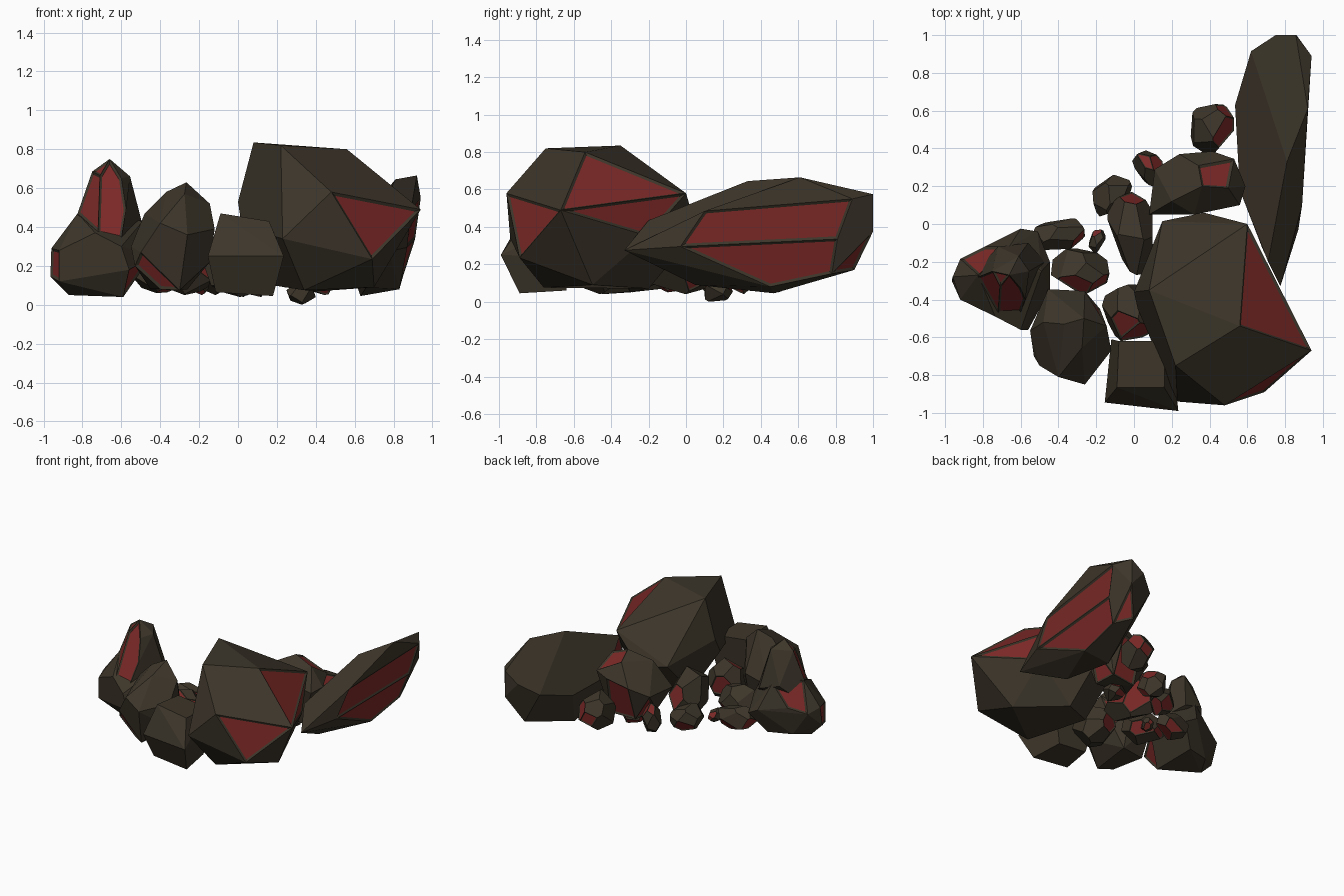
import bpy, bmesh, math, random
from mathutils import Vector, Matrix


def material(name, rgb):
    m = bpy.data.materials.new(name)
    m.diffuse_color = (*rgb, 1)
    return m


STONE = material("brown_stone", (0.046, 0.036, 0.023))
RED = material("red_panel", (0.2, 0.022, 0.02))


def make_rock(name, points, reds=(), angle=11, rim=0.014):
    """Faceted convex rock; the face nearest each red target gets a sunken red panel."""
    bm = bmesh.new()
    for p in points:
        bm.verts.new(p)
    hull = bmesh.ops.convex_hull(bm, input=bm.verts[:])
    loose = [v for v in bm.verts if not v.link_faces]
    bmesh.ops.delete(bm, geom=loose, context='VERTS')
    bmesh.ops.dissolve_limit(bm, angle_limit=math.radians(angle),
                             verts=bm.verts[:], edges=bm.edges[:])
    bmesh.ops.recalc_face_normals(bm, faces=bm.faces[:])
    chosen = {min(bm.faces, key=lambda f: (f.calc_center_median() - Vector(t)).length)
              for t in reds}
    if chosen:
        chosen = sorted(chosen, key=lambda f: f.index)
        bmesh.ops.inset_individual(bm, faces=chosen, thickness=rim, depth=-rim * 0.6,
                                   use_even_offset=True)
        for f in chosen:
            f.material_index = 1
    me = bpy.data.meshes.new(name)
    bm.to_mesh(me)
    bm.free()
    me.materials.append(STONE)
    me.materials.append(RED)
    ob = bpy.data.objects.new(name, me)
    bpy.context.collection.objects.link(ob)
    return ob


def chipped_rock(name, lo, hi, seed, stretch=1.0, turn=0, n=15, red_count=4):
    """Small rock: a block chipped by planes all round, fitted to the box lo..hi."""
    rnd = random.Random(seed)
    bm = bmesh.new()
    bmesh.ops.create_cube(bm, size=2.4)
    for i in range(n):
        z = 1 - 2 * (i + 0.5) / n
        a = i * 2.39996 + rnd.uniform(-0.3, 0.3)
        r = math.sqrt(1 - z * z)
        d = Vector((r * math.cos(a), r * math.sin(a), z))
        bmesh.ops.bisect_plane(bm, geom=bm.verts[:] + bm.edges[:] + bm.faces[:],
                               plane_co=d * rnd.uniform(0.85, 1.02), plane_no=d,
                               clear_outer=True)
        bmesh.ops.holes_fill(bm, edges=[e for e in bm.edges if e.is_boundary], sides=0)
    rot = Matrix.Rotation(math.radians(turn), 3, 'Z')
    pts = [rot @ Vector((v.co.x * stretch, v.co.y, v.co.z)) for v in bm.verts]
    bm.free()
    mn = [min(p[k] for p in pts) for k in range(3)]
    mx = [max(p[k] for p in pts) for k in range(3)]
    pts = [[lo[k] + (p[k] - mn[k]) / (mx[k] - mn[k]) * (hi[k] - lo[k]) for k in range(3)]
           for p in pts]
    reds = [[rnd.uniform(lo[k], hi[k]) for k in range(3)] for _ in range(red_count)]
    size = min(hi[k] - lo[k] for k in range(3))
    make_rock(name, pts, reds, angle=4, rim=size * 0.035)


# Large boulder, front right
make_rock("large_boulder", [
    (.08, -.35, .835), (.56, -.54, .80), (.22, -.75, .82), (.64, -.68, .645),
    (.94, -.67, .49), (.70, -.365, .60), (.48, -.96, .58), (.69, -.89, .235),
    (.23, -.94, .34), (0, -.36, .53), (.02, -.45, .40), (.60, 0, .58),
    (.37, .06, .38), (.15, .015, .42), (.69, -.2, .35), (.34, -.76, .075),
    (.70, -.5, .09), (.42, -.2, .07), (.18, -.32, .10)],
    [(.71, -.56, .63), (.69, -.80, .49), (.72, -.25, .3)])

# Long leaning slab, back right
make_rock("long_slab", [
    (.92, .61, .665), (.81, .33, .645), (.72, .1, .5), (.75, 1, .50),
    (.857, 1, .575), (.86, 1, .375), (.94, .89, .55), (.95, .50, .505),
    (.93, .44, .31), (.87, -.03, .295), (.89, .1, .485), (.775, -.33, .275),
    (.71, -.2, .435), (.91, .81, .335), (.83, .45, .08), (.63, .47, .045),
    (.66, .05, .09), (.76, .9, .17), (.535, .63, .33), (.56, .18, .30),
    (.62, .915, .42), (.85, .78, .15), (.68, -.13, .20)],
    [(.91, .25, .40), (.88, .6, .22), (.89, .88, .27), (.62, .02, .33)], angle=14)

# Left boulder and the peak rising from it
make_rock("left_boulder", [
    (-.96, -.28, .29), (-.965, -.30, .145), (-.92, -.185, .26), (-.92, -.40, .28),
    (-.92, -.40, .12), (-.87, -.3, .05), (-.79, -.12, .30), (-.60, -.025, .27),
    (-.51, -.04, .22), (-.445, -.2, .30), (-.445, -.35, .25), (-.56, -.56, .18),
    (-.60, -.56, .30), (-.735, -.49, .37), (-.59, -.45, .04), (-.825, -.27, .47),
    (-.49, -.25, .43), (-.66, -.12, .46), (-.62, -.12, .07), (-.80, -.17, .08)],
    [(-.94, -.36, .2), (-.86, -.17, .37), (-.52, -.47, .15)])
make_rock("left_peak", [
    (-.66, -.27, .75), (-.75, -.25, .685), (-.555, -.25, .66), (-.61, -.17, .69),
    (-.71, -.33, .665), (-.60, -.34, .65), (-.735, -.40, .51), (-.575, -.40, .49),
    (-.825, -.28, .47), (-.53, -.26, .495), (-.72, -.47, .375), (-.60, -.47, .34),
    (-.84, -.25, .30), (-.47, -.2, .33), (-.72, -.12, .45), (-.56, -.1, .40)],
    [(-.655, -.37, .58), (-.66, -.44, .43), (-.66, -.30, .70), (-.79, -.35, .5)],
    rim=0.012)

# Middle boulder, front left of centre
make_rock("middle_boulder", [
    (-.265, -.50, .63), (-.37, -.53, .58), (-.275, -.655, .57), (-.48, -.52, .47),
    (-.145, -.54, .52), (-.12, -.67, .39), (-.145, -.68, .22), (-.26, -.85, .36),
    (-.40, -.81, .42), (-.30, -.76, .075), (-.53, -.70, .20), (-.50, -.75, .27),
    (-.55, -.565, .30), (-.455, -.345, .30), (-.26, -.355, .34), (-.18, -.45, .25),
    (-.26, -.42, .08), (-.45, -.45, .08), (-.40, -.70, .08)],
    [(-.2, -.43, .42), (-.42, -.75, .14)])

# Blocky front stone
make_rock("front_block", [
    (-.09, -.865, .47), (.16, -.865, .43), (-.155, -.945, .25), (.235, -.99, .25),
    (-.115, -.87, .065), (.18, -.89, .045), (-.08, -.62, .45), (.165, -.62, .42),
    (-.12, -.61, .25), (.19, -.62, .24), (-.09, -.64, .08), (.15, -.64, .06)])

# Back boulder behind the large one
make_rock("back_boulder", [
    (.08, .05, .30), (.11, .29, .30), (.24, .37, .36), (.415, .385, .40),
    (.53, .345, .42), (.59, .20, .38), (.56, .10, .36), (.32, .05, .44),
    (.20, .12, .50), (.36, .20, .575), (.34, .31, .52), (.50, .19, .52),
    (.17, .12, .12), (.24, .28, .09), (.44, .30, .10), (.46, .13, .09)],
    [(.46, .28, .48), (.33, .36, .2), (.15, .2, .15), (.53, .28, .2)])

# Smaller stones in the hollow: name, low corner, high corner, seed, stretch, turn
for name, lo, hi, seed, stretch, turn in [
    ("rear_stone", (.30, .37, .05), (.53, .635, .34), 3, 1.3, 70),
    ("centre_stone", (-.14, -.27, .04), (.10, .17, .42), 5, 1.4, 110),
    ("rear_pebble", (-.01, .20, .04), (.16, .39, .26), 8, 1.5, 125),
    ("left_rear_pebble", (-.22, .04, .05), (-.01, .26, .25), 11, 1.3, 30),
    ("flat_pebble", (-.54, -.14, .06), (-.26, .03, .24), 14, 1.8, 10),
    ("inner_left_stone", (-.44, -.37, .05), (-.13, -.13, .30), 17, 1.3, -20),
    ("inner_front_stone", (-.17, -.62, .04), (.10, -.32, .33), 21, 1.2, 100),
    ("tiny_pebble", (-.24, -.16, .05), (-.15, -.03, .15), 24, 1.4, 60),
    ("under_pebble", (.25, .10, 0), (.40, .25, .12), 27, 1.3, 20),
]:
    chipped_rock(name, lo, hi, seed, stretch, turn)
